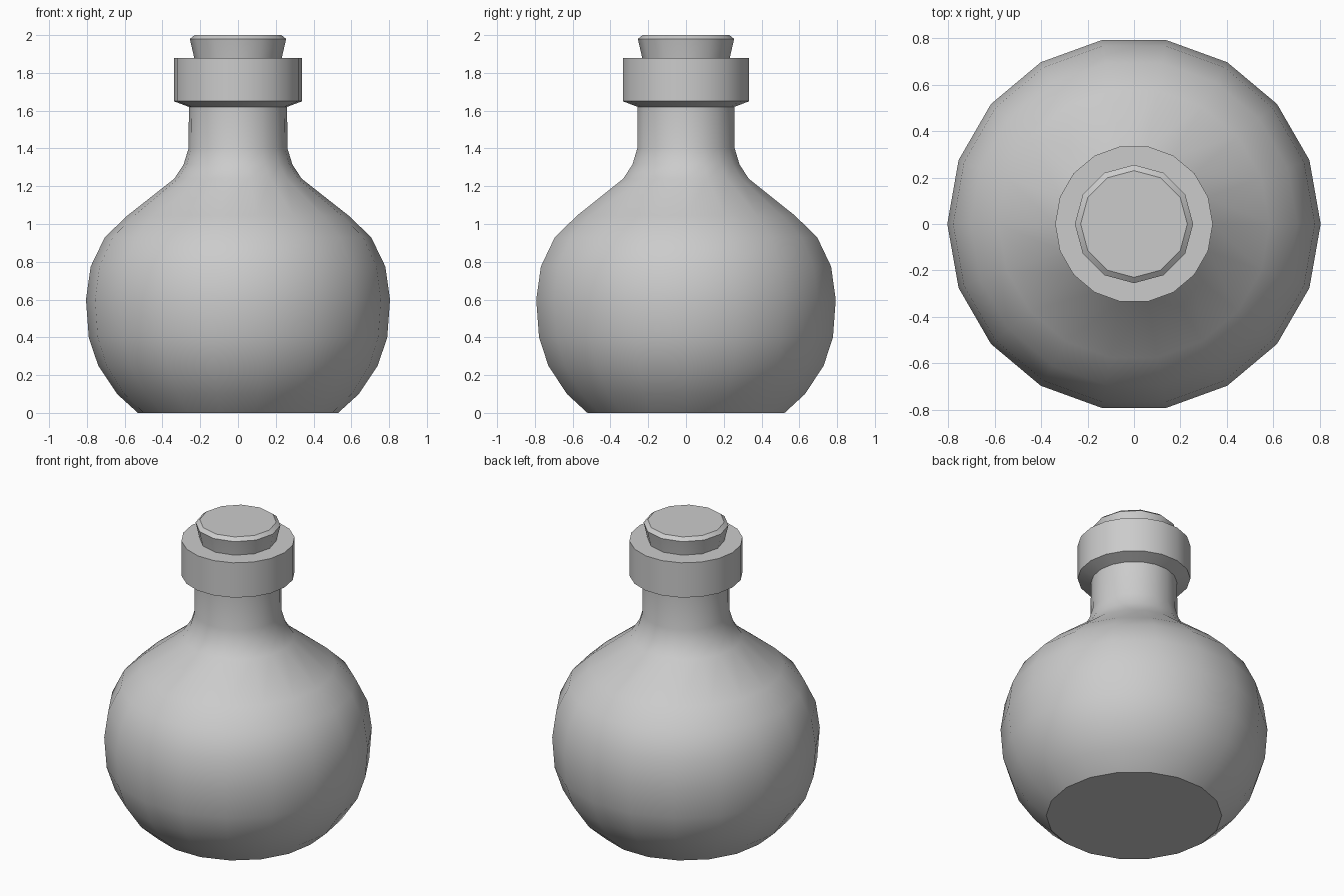
import bpy
import bmesh
from math import cos, sin, tau, radians

cube = bpy.data.objects.get("Cube")
if cube:
    bpy.data.objects.remove(cube, do_unlink=True)

grey = bpy.data.materials.new("plain_grey")
grey.use_nodes = True
colour = (0.6, 0.6, 0.6, 1)
grey.diffuse_color = colour
grey.node_tree.nodes["Principled BSDF"].inputs["Base Color"].default_value = colour


def lathe(name, profile, sides):
    """Closed solid of revolution from (radius, height) pairs, bottom to top."""
    bm = bmesh.new()
    rings = [[bm.verts.new((r * cos(tau * i / sides), r * sin(tau * i / sides), z))
              for i in range(sides)] for r, z in profile]
    for low, high in zip(rings, rings[1:]):
        for i in range(sides):
            j = (i + 1) % sides
            bm.faces.new((low[i], low[j], high[j], high[i]))
    bm.faces.new(rings[0][::-1])
    bm.faces.new(rings[-1])
    mesh = bpy.data.meshes.new(name)
    bm.to_mesh(mesh)
    bm.free()
    mesh.materials.append(grey)
    obj = bpy.data.objects.new(name, mesh)
    bpy.context.collection.objects.link(obj)
    # Smooth round walls, crisp rims
    bpy.ops.object.select_all(action='DESELECT')
    obj.select_set(True)
    bpy.context.view_layer.objects.active = obj
    bpy.ops.object.shade_smooth_by_angle(angle=radians(35))
    return obj


# Round flask with shoulder, neck and thick lip
lathe("flask", [
    (0.53, 0), (0.64, 0.10), (0.74, 0.25), (0.79, 0.40), (0.805, 0.60),
    (0.78, 0.775), (0.705, 0.93), (0.585, 1.045), (0.337, 1.24),
    (0.288, 1.315), (0.262, 1.40), (0.26, 1.62),
    (0.34, 1.65), (0.34, 1.88)], 18)

# Tapered stopper with a bevelled top
lathe("stopper", [(0.22, 1.80), (0.232, 1.88), (0.255, 1.98), (0.23, 2.0)], 12)
